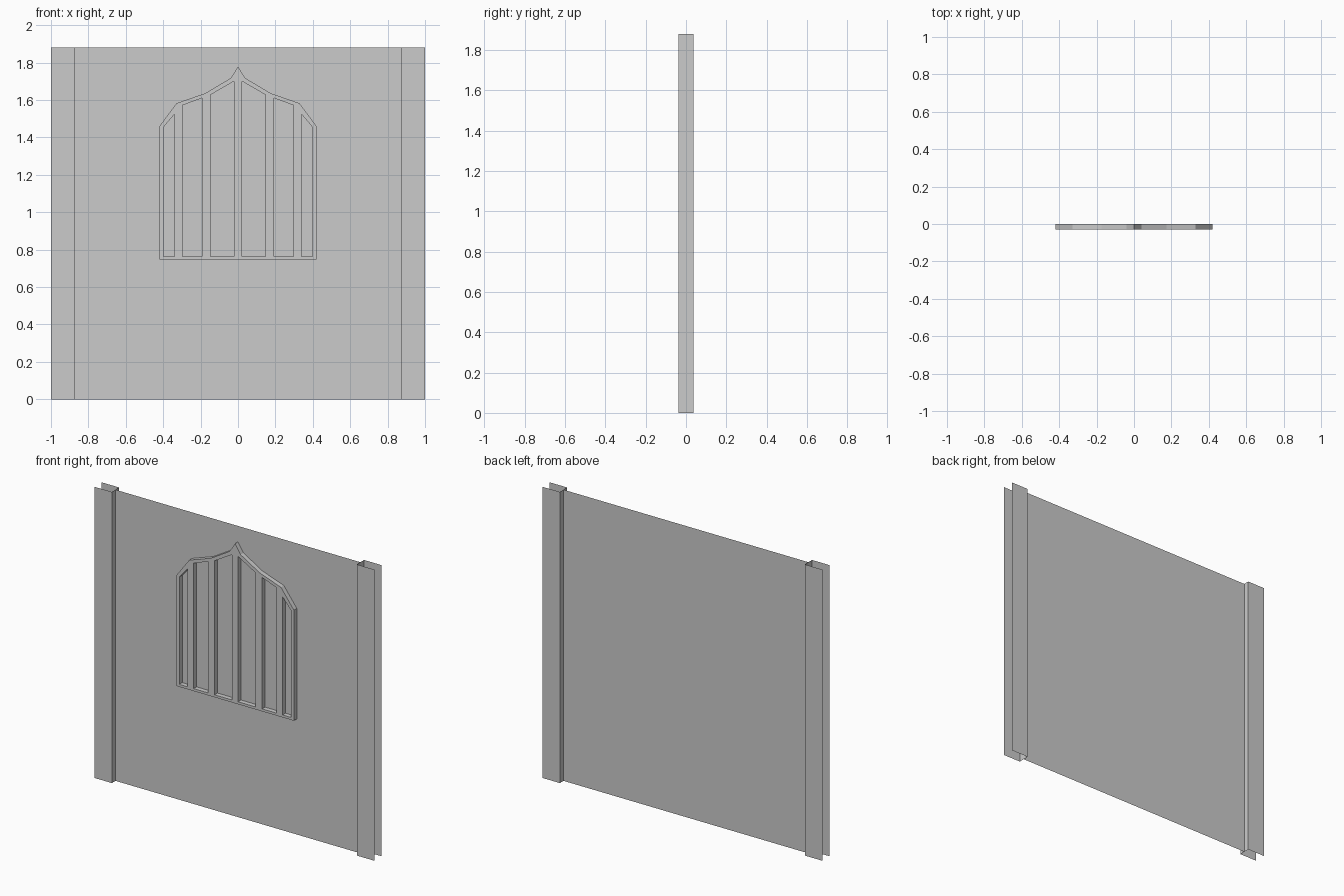
import bpy, bmesh

if "Cube" in bpy.data.objects:
    bpy.data.objects.remove(bpy.data.objects["Cube"])

H = 1.88      # wall height
XI = 0.875    # inner edge of the posts
D = 0.0375    # half depth of the posts
FD = 0.03     # depth of the window frame


def finish(name, bm):
    mesh = bpy.data.meshes.new(name)
    bm.to_mesh(mesh)
    bm.free()
    obj = bpy.data.objects.new(name, mesh)
    bpy.context.collection.objects.link(obj)
    return obj


def sheet(name, path):
    """Raise an open plan path (x, y) into an upright sheet."""
    bm = bmesh.new()
    cols = [[bm.verts.new((x, y, z)) for z in (0, H)] for x, y in path]
    for a, b in zip(cols, cols[1:]):
        bm.faces.new((a[0], b[0], b[1], a[1]))
    return finish(name, bm)


# Thin wall panel
sheet("wall_panel", [(-XI, 0), (XI, 0)])

# Open channel posts on both ends
sheet("left_post", [(-1, -D), (-XI, -D), (-XI, 0), (-XI, D), (-1, D)])
sheet("right_post", [(1, D), (XI, D), (XI, 0), (XI, -D), (1, -D)])

# Pointed window frame: outer outline, counter-clockwise from the front
half = [(0.42, 0.746), (0.42, 1.46), (0.328, 1.583), (0.175, 1.636), (0.039, 1.717)]
outer = half + [(0, 1.778)] + [(-x, z) for x, z in reversed(half)]

# Openings between the bars: inner x, outer x, top at inner x, top at outer x
holes = []
for x0, x1, z0, z1 in [(0.022, 0.146, 1.70, 1.628),
                       (0.193, 0.296, 1.61, 1.572),
                       (0.34, 0.398, 1.524, 1.455)]:
    hole = [(x0, 0.762), (x0, z0), (x1, z1), (x1, 0.762)]
    holes += [hole, [(-x, z) for x, z in reversed(hole)]]

bm = bmesh.new()
front_edges = []
for loop in [outer] + holes:
    front = [bm.verts.new((x, -FD, z)) for x, z in loop]
    back = [bm.verts.new((x, 0, z)) for x, z in loop]
    for i in range(len(loop)):
        j = (i + 1) % len(loop)
        bm.faces.new((front[i], back[i], back[j], front[j]))
        front_edges.append(bm.edges.get((front[i], front[j])))
bmesh.ops.triangle_fill(bm, edges=front_edges, use_beauty=True, normal=(0, -1, 0))
bmesh.ops.dissolve_limit(bm, angle_limit=0.01, verts=bm.verts, edges=bm.edges)
finish("window_frame", bm)
